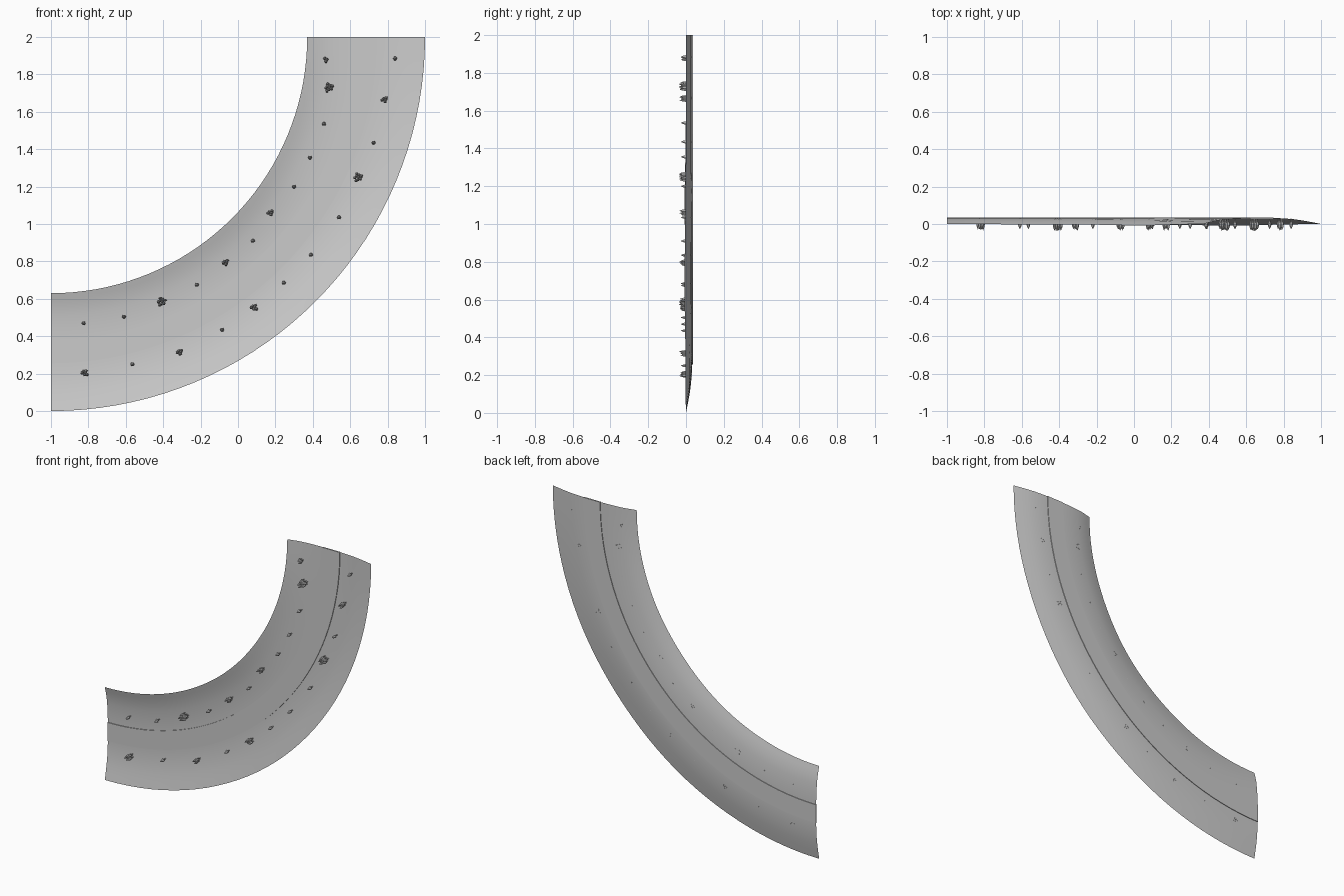
import bpy, bmesh, random
from math import sin, cos, pi, hypot, atan2

if "Cube" in bpy.data.objects:
    bpy.data.objects.remove(bpy.data.objects["Cube"])

random.seed(4)
CX, CZ = -1.0, 2.0          # centre of the quarter bend
SEG = 36

# Valley cross-section: (radius, depth)
PROFILE = [(1.37, 0.0), (1.40, .008), (1.44, .018), (1.49, .025), (1.55, .030),
           (1.61, .032), (1.755, .032), (1.80, .030), (1.85, .026), (1.90, .019),
           (1.95, .010), (2.0, 0.0)]


def point(r, a, y):
    return (CX + r * sin(a), y, CZ - r * cos(a))


def swell(r, a):
    """Banks rise slightly towards the middle of the bend."""
    bank = min(1, max(0, (abs(r - 1.682) - .08) / .2))
    return -.008 * bank * sin(2 * a) ** 2 * (.7 + .3 * sin(9 * a))


def ground_y(r, a):
    for (r0, y0), (r1, y1) in zip(PROFILE, PROFILE[1:]):
        if r0 <= r <= r1:
            return y0 + (y1 - y0) * (r - r0) / (r1 - r0) + swell(r, a)
    return 0


def sweep(name, section, closed, wave):
    """Sweep a (radius, y) section around the bend."""
    bm = bmesh.new()
    rings = []
    for i in range(SEG + 1):
        a = i / SEG * pi / 2
        rings.append([bm.verts.new(point(r, a, y + (swell(r, a) if wave else 0)))
                      for r, y in section])
    n = len(section)
    for p, q in zip(rings, rings[1:]):
        for j in range(n if closed else n - 1):
            k = (j + 1) % n
            bm.faces.new((p[j], p[k], q[k], q[j]))
    if closed:
        bm.faces.new(rings[0])
        bm.faces.new(rings[-1])
    bmesh.ops.recalc_face_normals(bm, faces=bm.faces)
    if not closed:          # open terrain faces the front
        bm.normal_update()
        if sum(f.normal.y for f in bm.faces) > 0:
            bmesh.ops.reverse_faces(bm, faces=bm.faces)
    return finish(name, bm)


def finish(name, bm):
    me = bpy.data.meshes.new(name)
    bm.to_mesh(me)
    bm.free()
    ob = bpy.data.objects.new(name, me)
    bpy.context.collection.objects.link(ob)
    return ob


def shrub(bm, x, z, width, tip):
    """Spindle-shaped bush growing out of the bank towards -y."""
    r, a = hypot(x - CX, z - CZ), atan2(x - CX, CZ - z)
    base = ground_y(r, a) + .002
    h = base - tip
    rings = []
    for t, w in ((0, .25), (.3, .35), (.5, 1), (.75, .7), (1, .08)):
        rings.append([bm.verts.new((x + width * w * cos(k * pi / 3), base - h * t,
                                    z + width * w * sin(k * pi / 3))) for k in range(6)])
    for p, q in zip(rings, rings[1:]):
        for k in range(6):
            bm.faces.new((p[k], p[(k + 1) % 6], q[(k + 1) % 6], q[k]))
    bm.faces.new(rings[0])
    bm.faces.new(rings[-1])


# Valley floor with curved banks
valley = sweep("valley_ground", PROFILE, False, True)
bpy.context.view_layer.objects.active = valley
valley.select_set(True)
bpy.ops.object.shade_smooth_by_angle(angle=.6)

# Road slab lying along the valley floor
sweep("road", [(1.62, .027), (1.745, .027), (1.745, .036), (1.62, .036)], True, False)

# Shrubs: (x, z, plants in clump)
SPOTS = [(.47, 1.88, 3), (.485, 1.73, 9), (.46, 1.535, 1), (.385, 1.355, 1), (.3, 1.2, 1),
         (.175, 1.06, 5), (.08, .91, 1), (-.065, .795, 5), (-.22, .675, 1), (-.41, .585, 9),
         (-.61, .505, 1), (-.825, .47, 1), (.84, 1.885, 1), (.785, 1.665, 5),
         (.725, 1.435, 1), (.64, 1.25, 9), (.54, 1.035, 1), (.39, .835, 1), (.245, .685, 1),
         (.085, .555, 6), (-.085, .435, 1), (-.31, .315, 5), (-.565, .25, 1), (-.82, .205, 6)]
bm = bmesh.new()
for x, z, n in SPOTS:
    spread = 0 if n == 1 else .006 + .0018 * n
    for i in range(n):
        ang, d = i * 2.4, spread * ((i + .5) / n) ** .5
        tip = -.027 if n == 1 else -.02 - .0008 * n - random.random() * .012
        shrub(bm, x + d * cos(ang), z + d * sin(ang), .011 if n == 1 else .009, tip)
bmesh.ops.recalc_face_normals(bm, faces=bm.faces)
finish("bank_shrubs", bm)
